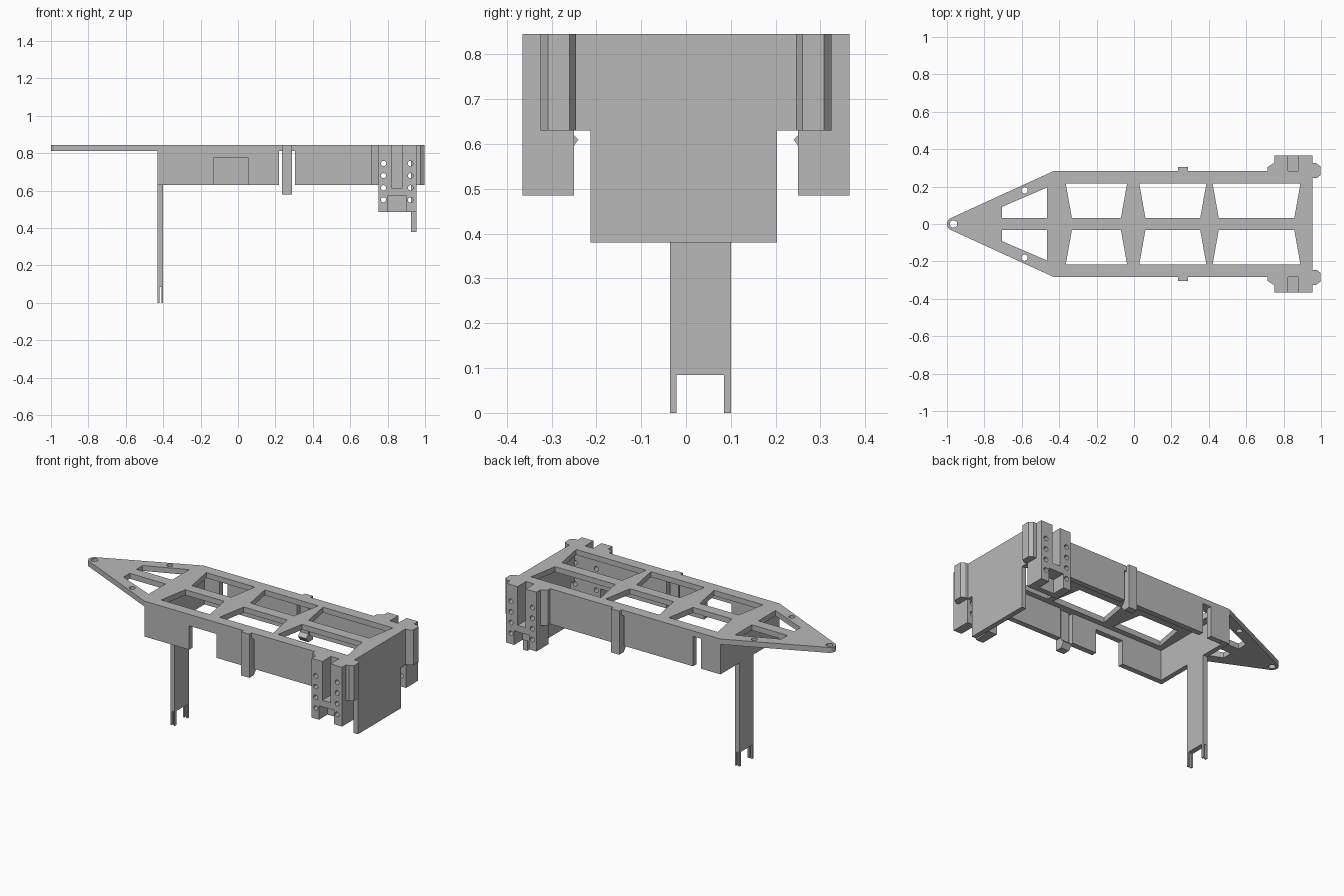
import bpy, bmesh
from math import sin, cos, pi, radians
from mathutils import Vector

if "Cube" in bpy.data.objects:
    bpy.data.objects.remove(bpy.data.objects["Cube"])

grey = bpy.data.materials.new("plain_grey")
grey.use_nodes = True
GREY = (0.48, 0.48, 0.48, 1)
grey.diffuse_color = GREY
grey.node_tree.nodes["Principled BSDF"].inputs["Base Color"].default_value = GREY

# Shared heights and widths
TOP, UNDER, WALL_LOW = 0.845, 0.812, 0.63
SIDE, INNER = 0.283, 0.25
END = 0.955
AXES = {"x": lambda u, v, w: (w, u, v),
        "y": lambda u, v, w: (u, w, v),
        "z": lambda u, v, w: (u, v, w)}


def prism(name, loops, axis, start, stop):
    """Extrude an outline (first loop) with holes (other loops) along an axis."""
    bm = bmesh.new()
    place = AXES[axis]
    caps = ([], [])
    for loop in loops:
        rings = [[bm.verts.new(place(u, v, w)) for u, v in loop] for w in (start, stop)]
        n = len(loop)
        for i in range(n):
            j = (i + 1) % n
            bm.faces.new((rings[0][i], rings[0][j], rings[1][j], rings[1][i]))
            for cap, ring in zip(caps, rings):
                cap.append(bm.edges.get((ring[i], ring[j])))
    for cap in caps:
        bmesh.ops.triangle_fill(bm, edges=cap, use_beauty=True,
                                normal=Vector(place(0, 0, 1)))
    bmesh.ops.recalc_face_normals(bm, faces=bm.faces[:])
    mesh = bpy.data.meshes.new(name)
    bm.to_mesh(mesh)
    bm.free()
    mesh.materials.append(grey)
    obj = bpy.data.objects.new(name, mesh)
    bpy.context.collection.objects.link(obj)
    return obj


def rect(u0, u1, v0, v1):
    return [(u0, v0), (u1, v0), (u1, v1), (u0, v1)]


def circle(u, v, r, n=16):
    return [(u + r * cos(2 * pi * i / n), v + r * sin(2 * pi * i / n)) for i in range(n)]


def flip(loop):
    return [(u, -v) for u, v in loop]


# Deck with a rounded nose, tapered windows and pin holes
nose = [(-0.965 + 0.035 * cos(radians(a)), 0.035 * sin(radians(a)))
        for a in range(115, 246, 13)]
outline = [(END, -SIDE), (END, SIDE), (-0.43, SIDE)] + nose + [(-0.43, -SIDE)]
windows = [[(-0.705, 0.032), (-0.465, 0.032), (-0.465, 0.195), (-0.705, 0.092)],
           circle(-0.585, 0.18, 0.017)]
for x0, x1 in ((-0.365, -0.037), (0.028, 0.387), (0.42, 0.89)):
    windows.append([(x0, 0.217), (x1, 0.217), (x1 - 0.033, 0.032), (x0 + 0.033, 0.032)])
prism("deck", [outline, circle(-0.965, 0, 0.02)] + windows + [flip(w) for w in windows],
      "z", UNDER, TOP)

# Cross wall under the deck, and end panel with a narrower lower half
prism("cross_wall", [rect(-SIDE, SIDE, WALL_LOW, UNDER)], "x", -0.43, -0.40)
prism("end_panel", [[(-INNER, UNDER), (-INNER, WALL_LOW), (-0.213, WALL_LOW),
                     (-0.213, 0.38), (0.203, 0.38), (0.203, WALL_LOW),
                     (INNER, WALL_LOW), (INNER, UNDER)]], "x", 0.925, END)

# Leg with four split prongs
prism("leg", [rect(-0.036, 0.1, 0.085, WALL_LOW)], "x", -0.43, -0.40)
for i, y in enumerate((-0.036, 0.085)):
    for j, x in enumerate((-0.43, -0.41)):
        prism(f"leg_prong_{i}{j}", [rect(y, y + 0.015, 0, 0.085)], "x", x, x + 0.01)

# Side walls: the front one has a cable opening, the back one a narrow gap
prism("front_wall", [[(-0.40, WALL_LOW), (-0.13, WALL_LOW), (-0.13, 0.775),
                      (0.055, 0.775), (0.055, WALL_LOW), (0.22, WALL_LOW),
                      (0.22, UNDER), (-0.40, UNDER)]], "y", -SIDE, -INNER)
prism("back_wall_short", [rect(-0.40, -0.30, WALL_LOW, UNDER)], "y", INNER, SIDE)
prism("back_wall_long", [rect(-0.245, 0.22, WALL_LOW, UNDER)], "y", INNER, SIDE)

# Parts repeated on both sides
bolt_holes = [circle(x, z, 0.014) for x in (0.778, 0.922)
              for z in (0.55, 0.615, 0.68, 0.745)]
for label, s in (("front", -1), ("back", 1)):
    prism(label + "_rear_wall", [rect(0.305, 0.75, WALL_LOW, UNDER)], "y",
          s * INNER, s * SIDE)

    # Snap clip with an inward hook
    clip = [(0.305, 0.58), (0.305, TOP), (SIDE, TOP), (SIDE, UNDER), (0.262, UNDER),
            (0.262, 0.63), (0.24, 0.61), (0.262, 0.58)]
    prism(label + "_clip", [[(s * y, z) for y, z in clip]], "x", 0.235, 0.29)

    # Bolt bracket: back plate plus a slotted outer block
    prism(label + "_bracket_plate", [rect(0.75, END, 0.485, UNDER)] + bolt_holes,
          "y", s * INNER, s * SIDE)
    block = [(0.75, 0.485), (0.80, 0.485), (0.80, 0.57), (0.90, 0.57), (0.90, 0.485),
             (END, 0.485), (END, TOP), (0.877, TOP), (0.877, 0.61), (0.823, 0.61),
             (0.823, TOP), (0.75, TOP)]
    prism(label + "_bracket_block", [block] + bolt_holes, "y", s * SIDE, s * 0.365)

    # Chamfered ribs on either side of the bracket
    ear = [(END, 0.245), (0.975, 0.245), (0.997, 0.26), (0.997, 0.308),
           (0.975, 0.325), (END, 0.325)]
    rib = [(0.715, SIDE), (0.75, SIDE), (0.75, 0.328), (0.715, 0.305)]
    for part, shape in (("ear", ear), ("rib", rib)):
        prism(f"{label}_{part}", [[(x, s * y) for x, y in shape]], "z", WALL_LOW, TOP)
